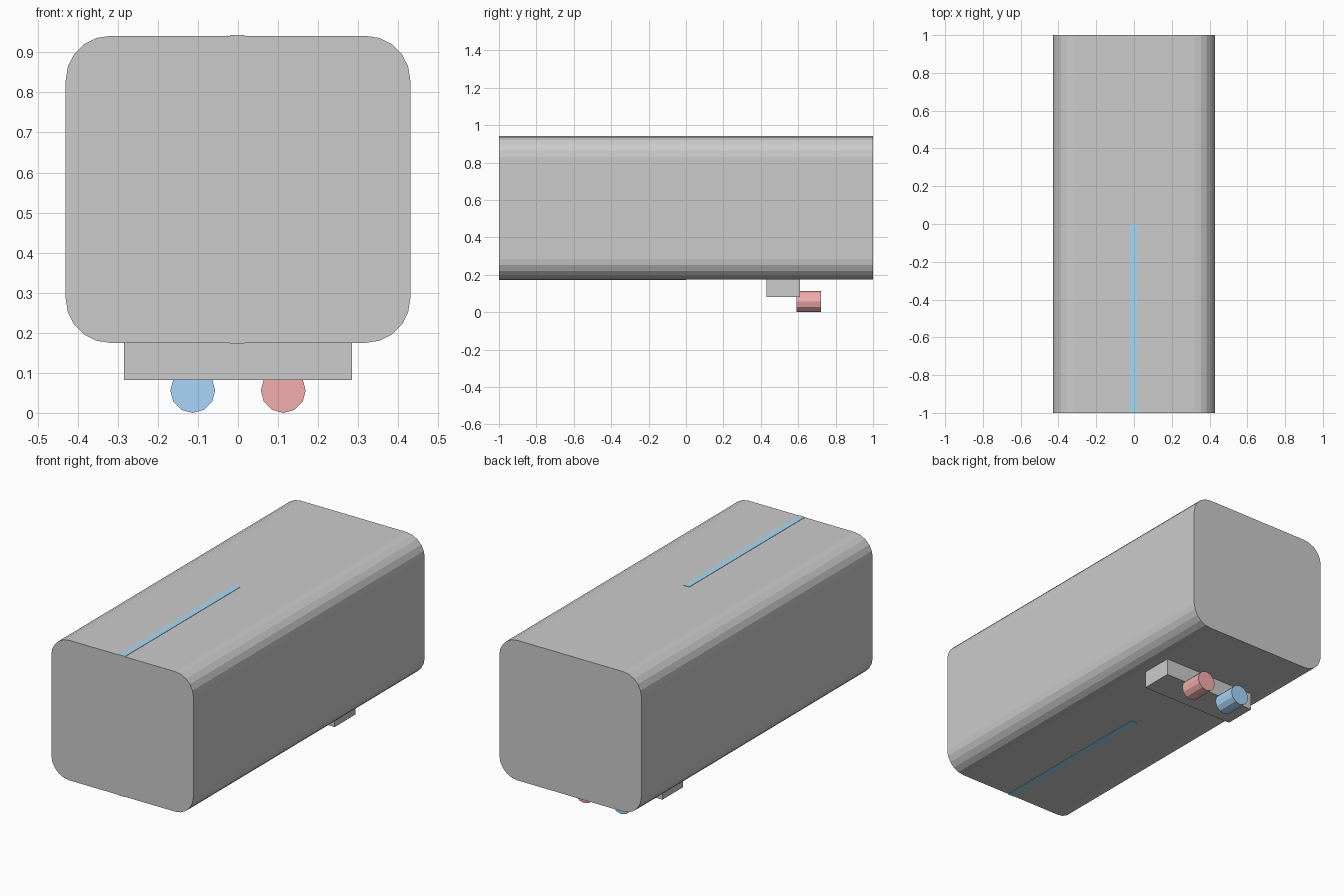
import bpy, bmesh, math
from mathutils import Matrix

if "Cube" in bpy.data.objects:
    bpy.data.objects.remove(bpy.data.objects["Cube"])


def paint(obj, name, rgb):
    mat = bpy.data.materials.get(name) or bpy.data.materials.new(name)
    mat.diffuse_color = (*rgb, 1)
    mat.use_nodes = True
    mat.node_tree.nodes["Principled BSDF"].inputs["Base Color"].default_value = mat.diffuse_color
    obj.data.materials.append(mat)


def finish(bm, name):
    bmesh.ops.recalc_face_normals(bm, faces=bm.faces)
    mesh = bpy.data.meshes.new(name)
    bm.to_mesh(mesh)
    bm.free()
    obj = bpy.data.objects.new(name, mesh)
    bpy.context.collection.objects.link(obj)
    return obj


def box(name, x0, x1, y0, y1, z0, z1):
    bm = bmesh.new()
    bmesh.ops.create_cube(bm, size=1)
    bmesh.ops.scale(bm, vec=(x1 - x0, y1 - y0, z1 - z0), verts=bm.verts)
    bmesh.ops.translate(bm, vec=((x0 + x1) / 2, (y0 + y1) / 2, (z0 + z1) / 2), verts=bm.verts)
    return finish(bm, name)


def rounded_bar(name, half_w, half_h, zc, y0, y1, r=0.1, steps=5):
    """Rounded rectangle in x/z, extruded along y."""
    bm = bmesh.new()
    ring = []
    for k, (sx, sz) in enumerate(((1, 1), (-1, 1), (-1, -1), (1, -1))):
        for i in range(steps + 1):
            a = math.pi / 2 * (k + i / steps)
            ring.append(bm.verts.new((sx * (half_w - r) + r * math.cos(a), y0,
                                      zc + sz * (half_h - r) + r * math.sin(a))))
    face = bm.faces.new(ring)
    ext = bmesh.ops.extrude_face_region(bm, geom=[face], use_keep_orig=True)
    verts = [g for g in ext["geom"] if isinstance(g, bmesh.types.BMVert)]
    bmesh.ops.translate(bm, vec=(0, y1 - y0, 0), verts=verts)
    return finish(bm, name)


BLUE = (0.40, 0.70, 0.90)

# Main body
rounded_bar("body_shell", 0.43, 0.383, 0.558, -1, 1, r=0.11)

# Thin blue seams on the front half of the top and bottom
for side, z in (("top", 0.939), ("bottom", 0.177)):
    seam = box(side + "_seam", -0.02, 0.016, -1, 0, z - 0.004, z + 0.004)
    paint(seam, "seam_blue", BLUE)

# Mounting block under the rear
block = box("mount_block", -0.284, 0.284, 0.43, 0.61, 0.082, 0.18)
paint(block, "dark_grey", (0.53, 0.53, 0.55))

# Two coloured nozzles
for name, x, rgb in (("blue_nozzle", -0.113, (0.40, 0.66, 0.95)),
                     ("red_nozzle", 0.113, (0.90, 0.42, 0.42))):
    bm = bmesh.new()
    bmesh.ops.create_cone(bm, cap_ends=True, segments=12, radius1=0.056, radius2=0.056, depth=0.13,
                          matrix=Matrix.Translation((x, 0.657, 0.056)) @ Matrix.Rotation(math.pi / 2, 4, "X"))
    paint(finish(bm, name), name, rgb)
